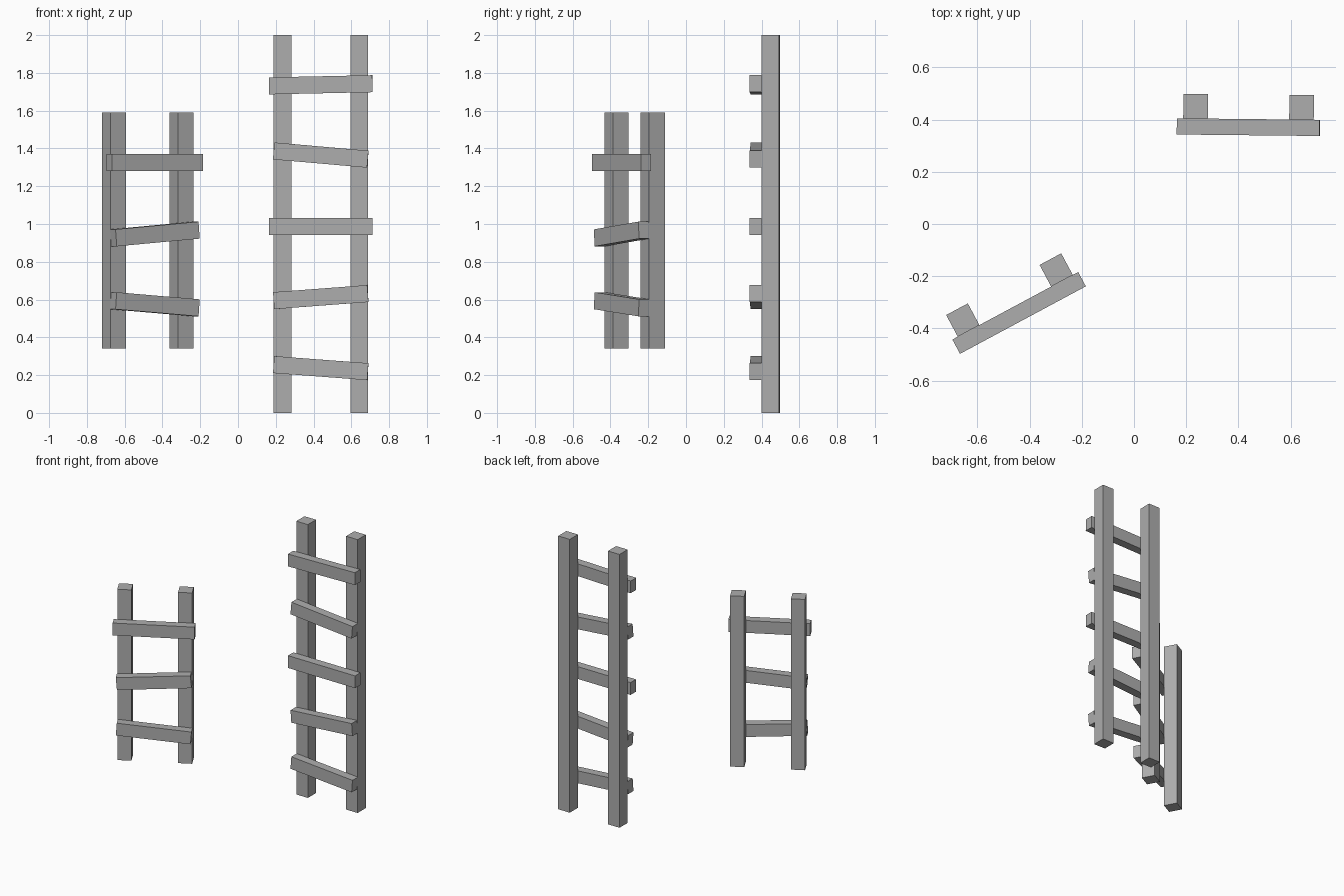
import bpy
from math import radians
from mathutils import Matrix

cube = bpy.data.objects.get("Cube")
if cube:
    bpy.data.objects.remove(cube, do_unlink=True)

# One flat colour for all the timber
grey = bpy.data.materials.new("weathered grey")
grey.use_nodes = True
colour = (0.42, 0.42, 0.42, 1)
grey.diffuse_color = colour
grey.node_tree.nodes["Principled BSDF"].inputs["Base Color"].default_value = colour

POST = 0.094         # square post section
HALF_GAP = 0.203     # post centre to ladder centre line
RUNG_DEPTH, RUNG_HEIGHT = 0.062, 0.09
LONG, SHORT = 0.547, 0.5


def beam(name, size, matrix):
    bpy.ops.mesh.primitive_cube_add(size=1)
    obj = bpy.context.object
    obj.name = name
    obj.data.transform(Matrix.Diagonal((*size, 1)))
    obj.matrix_world = matrix
    obj.data.materials.append(grey)


def ladder(name, x, y, bottom, top, turn, rungs):
    frame = Matrix.Translation((x, y, 0)) @ Matrix.Rotation(radians(turn), 4, "Z")
    # Two upright posts
    for side, label in ((-1, "right"), (1, "left")):
        place = Matrix.Translation((side * HALF_GAP, 0, (bottom + top) / 2))
        beam(f"{name}_{label}_post", (POST, POST, top - bottom), frame @ place)
    # Rungs nailed across the front, some tilted
    for i, (z, tilt, length) in enumerate(rungs, 1):
        place = Matrix.Translation((0, -(POST + RUNG_DEPTH) / 2, z))
        place = place @ Matrix.Rotation(radians(-tilt), 4, "Y")
        beam(f"{name}_rung_{i}", (length, RUNG_DEPTH, RUNG_HEIGHT), frame @ place)


ladder("tall_ladder", 0.439, 0.449, 0, 2, -0.6,
       [(0.237, -4.3, SHORT), (0.613, 4.3, SHORT), (0.988, 0, LONG),
        (1.365, -5, SHORT), (1.737, 1.2, LONG)])
ladder("short_ladder", -0.477, -0.272, 0.34, 1.59, 28.2,
       [(0.575, -4.3, SHORT), (0.947, 4.7, SHORT), (1.325, 0, LONG)])
